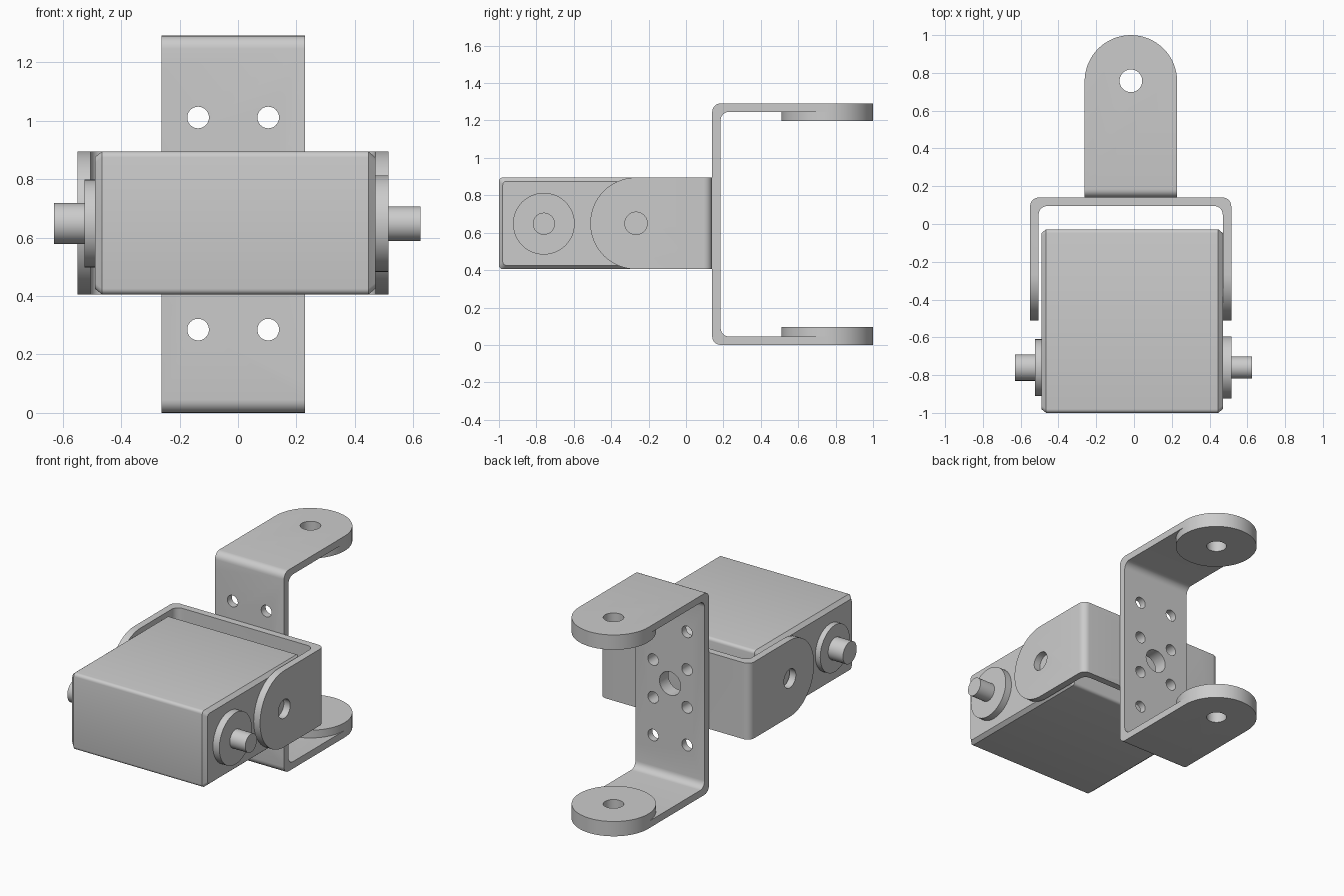
import bpy, bmesh
from math import sin, cos, pi
from mathutils import Vector

cube = bpy.data.objects.get("Cube")
if cube:
    bpy.data.objects.remove(cube, do_unlink=True)

grey = bpy.data.materials.new("plain grey")
grey.use_nodes = True
colour = (0.6, 0.6, 0.6, 1)
grey.diffuse_color = colour
grey.node_tree.nodes["Principled BSDF"].inputs["Base Color"].default_value = colour


def place(axis, u, v, w):
    """Put profile point (u, v) at distance w along the named axis."""
    return {"x": (w, u, v), "y": (u, w, v), "z": (u, v, w)}[axis]


def loft(name, axis, rings):
    """Solid through matching outlines, each given as (distance, points)."""
    bm = bmesh.new()
    loops = [[bm.verts.new(place(axis, u, v, w)) for u, v in pts] for w, pts in rings]
    for a, b in zip(loops, loops[1:]):
        for i in range(len(a)):
            j = (i + 1) % len(a)
            bm.faces.new((a[i], a[j], b[j], b[i]))
    bm.faces.new(loops[0])
    bm.faces.new(loops[-1])
    bmesh.ops.recalc_face_normals(bm, faces=bm.faces)
    mesh = bpy.data.meshes.new(name)
    bm.to_mesh(mesh)
    bm.free()
    mesh.materials.append(grey)
    obj = bpy.data.objects.new(name, mesh)
    bpy.context.collection.objects.link(obj)
    return obj


def prism(name, axis, pts, lo, hi):
    return loft(name, axis, [(lo, pts), (hi, pts)])


def circle(u, v, r, n=48):
    return [(u + r * cos(2 * pi * i / n), v + r * sin(2 * pi * i / n)) for i in range(n)]


def rounded(corners, n=6):
    """Outline from (u, v, radius) corners, rounding where radius > 0."""
    out = []
    for i, (u, v, r) in enumerate(corners):
        p = Vector((u, v))
        if not r:
            out.append((u, v))
            continue
        a = (Vector(corners[i - 1][:2]) - p).normalized()
        b = (Vector(corners[(i + 1) % len(corners)][:2]) - p).normalized()
        for k in range(n + 1):
            t = k / n * pi / 2
            q = p + a * r * (1 - sin(t)) + b * r * (1 - cos(t))
            out.append((q.x, q.y))
    return out


def cut(obj, cutter, operation="DIFFERENCE"):
    mod = obj.modifiers.new("cut", "BOOLEAN")
    mod.operation, mod.solver, mod.object = operation, "EXACT", cutter
    bpy.context.view_layer.objects.active = obj
    bpy.ops.object.modifier_apply(modifier=mod.name)


def drill(objs, axis, u, v, r, lo, hi):
    cutter = prism("drill", axis, circle(u, v, r), lo, hi)
    for obj in objs:
        cut(obj, cutter)
    bpy.data.objects.remove(cutter, do_unlink=True)


def smooth(obj):
    bpy.ops.object.select_all(action="DESELECT")
    obj.select_set(True)
    bpy.context.view_layer.objects.active = obj
    bpy.ops.object.shade_smooth_by_angle(angle=0.5)


T = 0.045     # sheet thickness
R = 0.245     # half width of both brackets
MX = -0.0165  # middle in x
MZ = 0.648    # middle in z
BACK = 0.14   # plane where the brackets meet


def channel(lo, hi, back, tip):
    """U outline in (span, depth), open towards the tip."""
    t = T if tip > back else -T
    return rounded([(lo, tip, 0), (lo, back, 0.045), (hi, back, 0.045), (hi, tip, 0),
                    (hi - T, tip, 0), (hi - T, back + t, 0.045),
                    (lo + T, back + t, 0.045), (lo + T, tip, 0)])


def tongue(centre, root, tip):
    """Strip outline in (width, depth) with a half-round tip."""
    s = 1 if tip > root else -1
    arc = [(centre + R * cos(pi * i / 32), tip - s * R + s * R * sin(pi * i / 32))
           for i in range(33)]
    return [(centre + R, root)] + arc + [(centre - R, root)]


# Tall rear bracket, its flanges pointing backwards
top = 2 * MZ - 0.005
tall = prism("rear_bracket", "x", [(d, s) for s, d in channel(0, top, BACK, 1)],
             MX - R, MX + R)
outline = prism("outline", "z", tongue(MX, BACK - 0.1, 1), -0.1, top + 0.1)
cut(tall, outline, "INTERSECT")
bpy.data.objects.remove(outline, do_unlink=True)

# Round bosses on the inner faces of the flanges
pivot = 1 - R
bosses = [prism("lower_boss", "z", circle(MX, pivot, R, 64), T - 0.002, 0.095),
          prism("upper_boss", "z", circle(MX, pivot, R, 64), top - 0.095, top - T + 0.002)]
drill([tall] + bosses, "z", MX, pivot + 0.003, 0.06, -0.1, top + 0.1)

# Wide front bracket, its flanges holding the motor
left, right, tip = -0.55, 0.515, -0.512
wide = prism("front_bracket", "z", channel(left, right, BACK, tip), MZ + 0.002 - R, MZ + 0.002 + R)
outline = prism("outline", "x", [(d, s) for s, d in tongue(MZ + 0.002, BACK + 0.1, tip)],
                left - 0.1, right + 0.1)
cut(wide, outline, "INTERSECT")
bpy.data.objects.remove(outline, do_unlink=True)
drill([wide], "x", tip + R, MZ + 0.002, 0.06, left - 0.1, right + 0.1)

# Bolt holes and the central hole through the joined webs
for row in (-1.5, -0.5, 0.5, 1.5):
    for side in (-1, 1):
        parts = [tall, wide] if abs(row) < 1 else [tall]
        drill(parts, "y", MX + side * 0.12, MZ + row * 0.242, 0.037, 0.05, 0.25)
drill([tall, wide], "y", MX, MZ, 0.075, 0.05, 0.25)


# Motor body with rounded long edges and chamfered ends
def body_ring(inset):
    y0, y1, z0, z1 = -1 + inset, -0.028 - inset, 0.405 + inset, 0.895 - inset
    return rounded([(y0, z0, 0.02), (y1, z0, 0.02), (y1, z1, 0.02), (y0, z1, 0.02)], 4)


body = loft("motor_body", "x", [(-0.49, body_ring(0.02)), (-0.465, body_ring(0)),
                                (0.446, body_ring(0)), (0.47, body_ring(0.02))])

# Output hubs and shafts on both sides
hub_y = -0.76
shafts = [
    prism("right_hub", "x", circle(hub_y, MZ, 0.15), -0.525, -0.485),
    prism("right_shaft", "x", circle(hub_y, MZ, 0.07), -0.63, -0.52),
    prism("left_hub", "x", circle(hub_y, MZ, 0.165), 0.465, 0.515),
    prism("left_shaft", "x", circle(hub_y, MZ, 0.059), 0.51, 0.625),
]

for obj in [tall, wide, body] + bosses + shafts:
    smooth(obj)
